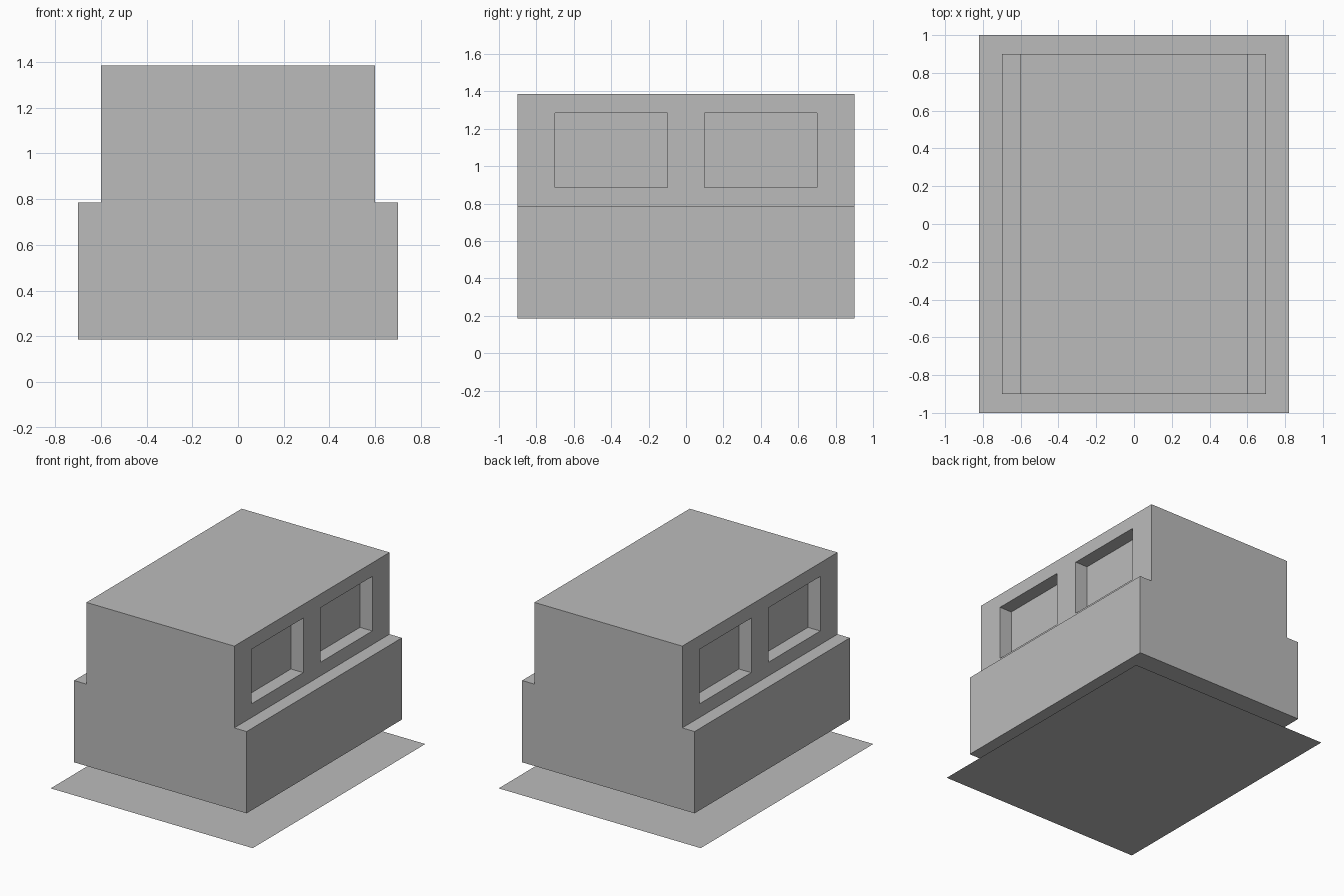
import bpy
import bmesh

cube = bpy.data.objects.get("Cube")
if cube:
    bpy.data.objects.remove(cube, do_unlink=True)

grey = bpy.data.materials.new("plain grey")
grey.use_nodes = True
colour = (0.5, 0.5, 0.5, 1)
grey.diffuse_color = colour
grey.node_tree.nodes["Principled BSDF"].inputs["Base Color"].default_value = colour

BASE, STEP, TOP = 0.185, 0.785, 1.385


def add_object(name, bm):
    mesh = bpy.data.meshes.new(name)
    bm.to_mesh(mesh)
    bm.free()
    mesh.materials.append(grey)
    obj = bpy.data.objects.new(name, mesh)
    bpy.context.collection.objects.link(obj)
    return obj


def add_box(bm, low, high):
    verts = bmesh.ops.create_cube(bm, size=1)["verts"]
    for v in verts:
        v.co = [a if c < 0 else b for c, a, b in zip(v.co, low, high)]


# Flat ground sheet
bm = bmesh.new()
bmesh.ops.create_grid(bm, x_segments=1, y_segments=1, size=1)
bmesh.ops.scale(bm, vec=(0.82, 1, 1), verts=bm.verts)
add_object("ground_sheet", bm)

# Stepped body: front profile pulled back along y
half = [(0.7, BASE), (0.7, STEP), (0.6, STEP), (0.6, TOP)]
profile = half + [(-x, z) for x, z in reversed(half)]
bm = bmesh.new()
face = bm.faces.new([bm.verts.new((x, -0.9, z)) for x, z in profile])
pulled = bmesh.ops.extrude_face_region(bm, geom=[face], use_keep_orig=True)["geom"]
bmesh.ops.translate(bm, vec=(0, 1.8, 0),
                    verts=[g for g in pulled if isinstance(g, bmesh.types.BMVert)])
bmesh.ops.recalc_face_normals(bm, faces=bm.faces)
body = add_object("stepped_body", bm)

# Two window recesses on each long side
bm = bmesh.new()
for x in (-0.6, 0.6):
    for y in (-0.4, 0.4):
        add_box(bm, (x - 0.1, y - 0.3, STEP + 0.1), (x + 0.1, y + 0.3, TOP - 0.1))
cutter = add_object("window_cutter", bm)
cutter.hide_render = True
cutter.hide_viewport = True
cutter.display_type = 'WIRE'

cut = body.modifiers.new("window_recesses", 'BOOLEAN')
cut.operation = 'DIFFERENCE'
cut.solver = 'EXACT'
cut.object = cutter
